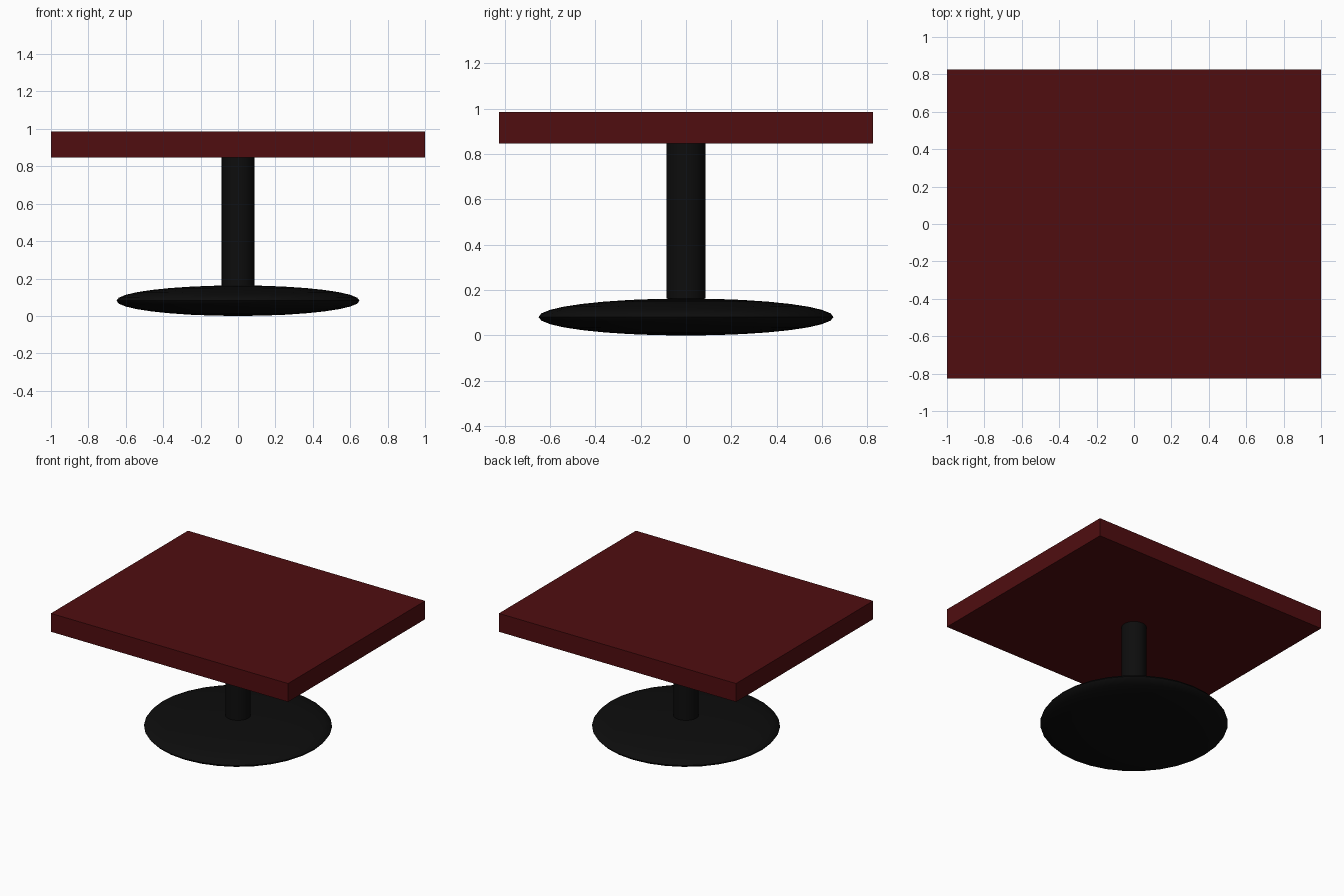
import bpy

if "Cube" in bpy.data.objects:
    bpy.data.objects.remove(bpy.data.objects["Cube"])


def material(name, rgb):
    m = bpy.data.materials.new(name)
    m.diffuse_color = (*rgb, 1)
    m.use_nodes = True
    m.node_tree.nodes["Principled BSDF"].inputs["Base Color"].default_value = m.diffuse_color
    return m


def finish(name, mat, scale=None, smooth=False):
    ob = bpy.context.object
    ob.name = name
    if scale:
        ob.scale = scale
        bpy.ops.object.transform_apply(location=False, rotation=False, scale=True)
    if smooth:
        bpy.ops.object.shade_smooth_by_angle()
    ob.data.materials.append(mat)
    return ob


red = material("dark_red", (0.08, 0.004, 0.005))
black = material("black", (0.004, 0.004, 0.004))

TOP_Z, UNDER_Z, BASE_H = 0.986, 0.846, 0.163

# Rectangular slab top
bpy.ops.mesh.primitive_cube_add(size=1, location=(0, 0, (TOP_Z + UNDER_Z) / 2))
finish("table_top", red, (2, 1.65, TOP_Z - UNDER_Z))

# Central round column
bpy.ops.mesh.primitive_cylinder_add(vertices=32, radius=0.087, depth=UNDER_Z - BASE_H,
                                    location=(0, 0, (UNDER_Z + BASE_H) / 2))
finish("column", black, smooth=True)

# Flattened round foot
bpy.ops.mesh.primitive_uv_sphere_add(segments=32, ring_count=16, radius=1,
                                     location=(0, 0, BASE_H / 2))
finish("base", black, (0.65, 0.65, BASE_H / 2), smooth=True)
